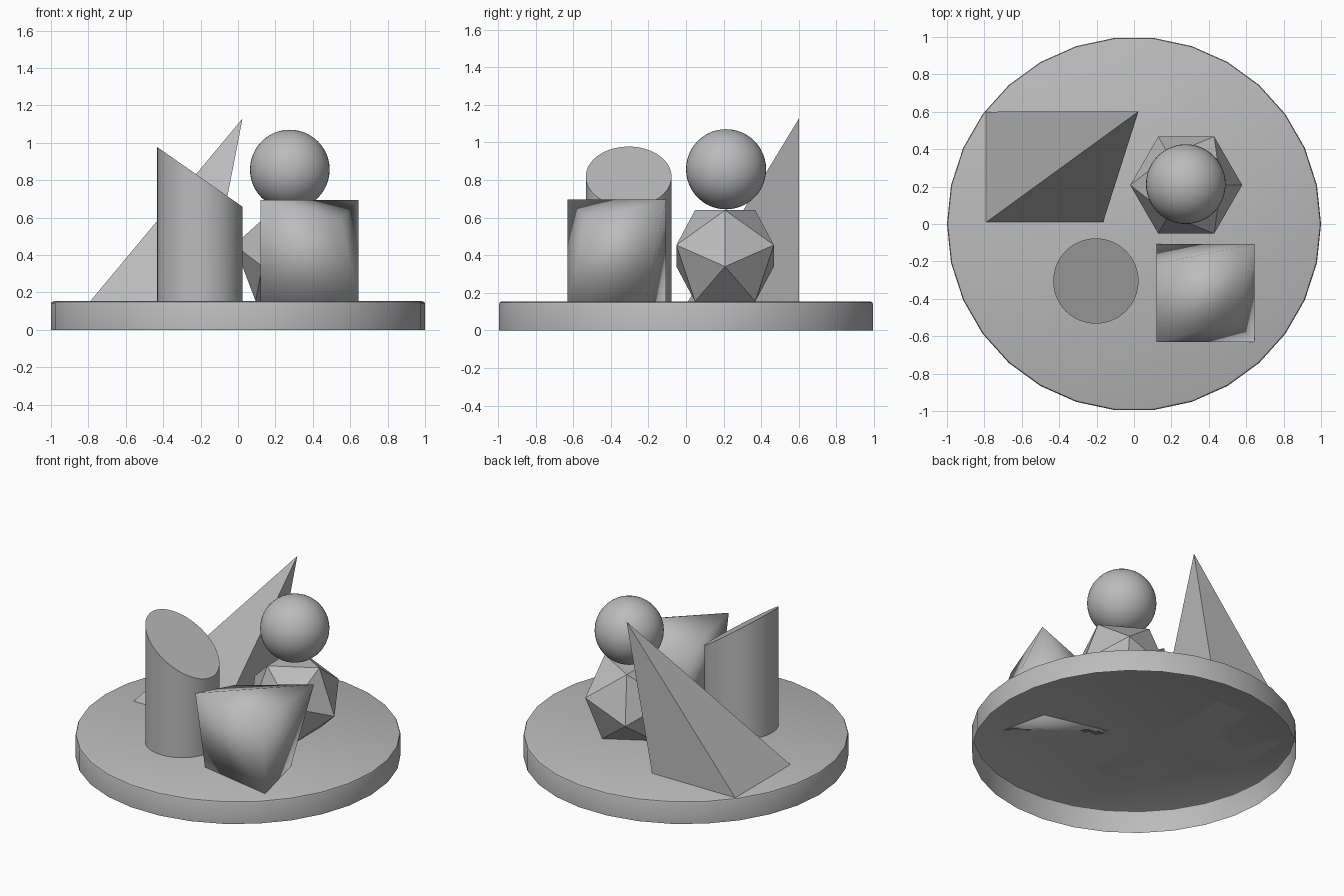
import bpy, bmesh, math
from math import cos, sin, radians

if "Cube" in bpy.data.objects:
    bpy.data.objects.remove(bpy.data.objects["Cube"])

# Mid grey for every part
grey = bpy.data.materials.new("mid_grey")
grey.diffuse_color = (0.5, 0.5, 0.5, 1)
grey.use_nodes = True
grey.node_tree.nodes["Principled BSDF"].inputs["Base Color"].default_value = grey.diffuse_color


def mesh_object(name, verts, faces=None, open_bottom=False):
    """Make an object from points; without faces, use the convex hull."""
    bm = bmesh.new()
    vs = [bm.verts.new(v) for v in verts]
    if faces:
        for f in faces:
            bm.faces.new([vs[i] for i in f])
    else:
        bmesh.ops.convex_hull(bm, input=vs)
        bmesh.ops.dissolve_limit(bm, angle_limit=radians(1), verts=bm.verts, edges=bm.edges)
    bmesh.ops.recalc_face_normals(bm, faces=bm.faces)
    if open_bottom:
        down = [f for f in bm.faces if f.normal.z < -0.9]
        bmesh.ops.delete(bm, geom=down, context='FACES_ONLY')
    me = bpy.data.meshes.new(name)
    bm.to_mesh(me)
    bm.free()
    ob = bpy.data.objects.new(name, me)
    bpy.context.collection.objects.link(ob)
    return ob


def smooth(ob, angle=30):
    bpy.ops.object.select_all(action='DESELECT')
    bpy.context.view_layer.objects.active = ob
    ob.select_set(True)
    bpy.ops.object.shade_smooth_by_angle(angle=radians(angle))


def ring(n, r, z, start=0, cx=0, cy=0):
    return [(cx + r * cos(radians(start + 360 * i / n)),
             cy + r * sin(radians(start + 360 * i / n)), z) for i in range(n)]


TOP = 0.153

# Round base, hollow underneath, with a small softened top rim
base_pts = ring(30, 1, 0) + ring(30, 1, 0.14) + ring(30, 0.996, 0.149) + ring(30, 0.987, TOP)
smooth(mesh_object("base_disc", base_pts, open_bottom=True))

# Leaning pyramid with its apex past the back right corner
mesh_object("leaning_pyramid",
            [(-0.79, 0.01, TOP), (-0.165, 0.01, TOP), (-0.165, 0.60, TOP),
             (-0.79, 0.60, TOP), (0.024, 0.602, 1.13)],
            [(3, 2, 1, 0), (0, 1, 4), (1, 2, 4), (2, 3, 4), (3, 0, 4)])

# Cylinder with a slanted cut
bpy.ops.mesh.primitive_cylinder_add(vertices=64, radius=0.228, depth=0.6,
                                    location=(-0.204, -0.305, TOP + 0.3))
cyl = bpy.context.object
cyl.name = "slanted_cylinder"
for v in cyl.data.vertices:
    if v.co.z > 0:
        v.co.z = 0.818 - 0.70 * v.co.x - (TOP + 0.3)
smooth(cyl)

# Icosahedron resting on one face
a, cx, cy, cz = 0.3205, 0.279, 0.208, 0.397
ico = []
for start, r, h in ((0, .5774, .7558), (60, .9342, .1784), (0, .9342, -.1784), (60, .5774, -.7558)):
    ico += ring(3, r * a, cz + h * a, start, cx, cy)
mesh_object("icosahedron", ico)

# Ball on top of the icosahedron
bpy.ops.mesh.primitive_uv_sphere_add(segments=48, ring_count=24, radius=0.213,
                                     location=(0.277, 0.213, 0.857))
bpy.context.object.name = "ball"
smooth(bpy.context.object)

# Cut block: a cube with alternate corners pulled in, folds run between the full corners
block = mesh_object(
    "cut_block",
    [(0.12, -0.63, 0.695), (0.55, -0.52, 0.59), (0.645, -0.107, 0.695), (0.12, -0.212, 0.59),
     (0.12, -0.525, TOP), (0.645, -0.63, TOP), (0.545, -0.212, TOP), (0.12, -0.107, TOP)],
    [(0, 1, 2, 3), (0, 4, 5, 1), (2, 1, 5, 6), (2, 6, 7, 3), (0, 3, 7, 4), (5, 4, 7, 6)])
smooth(block, 180)

for ob in bpy.context.collection.objects:
    ob.data.materials.append(grey)
